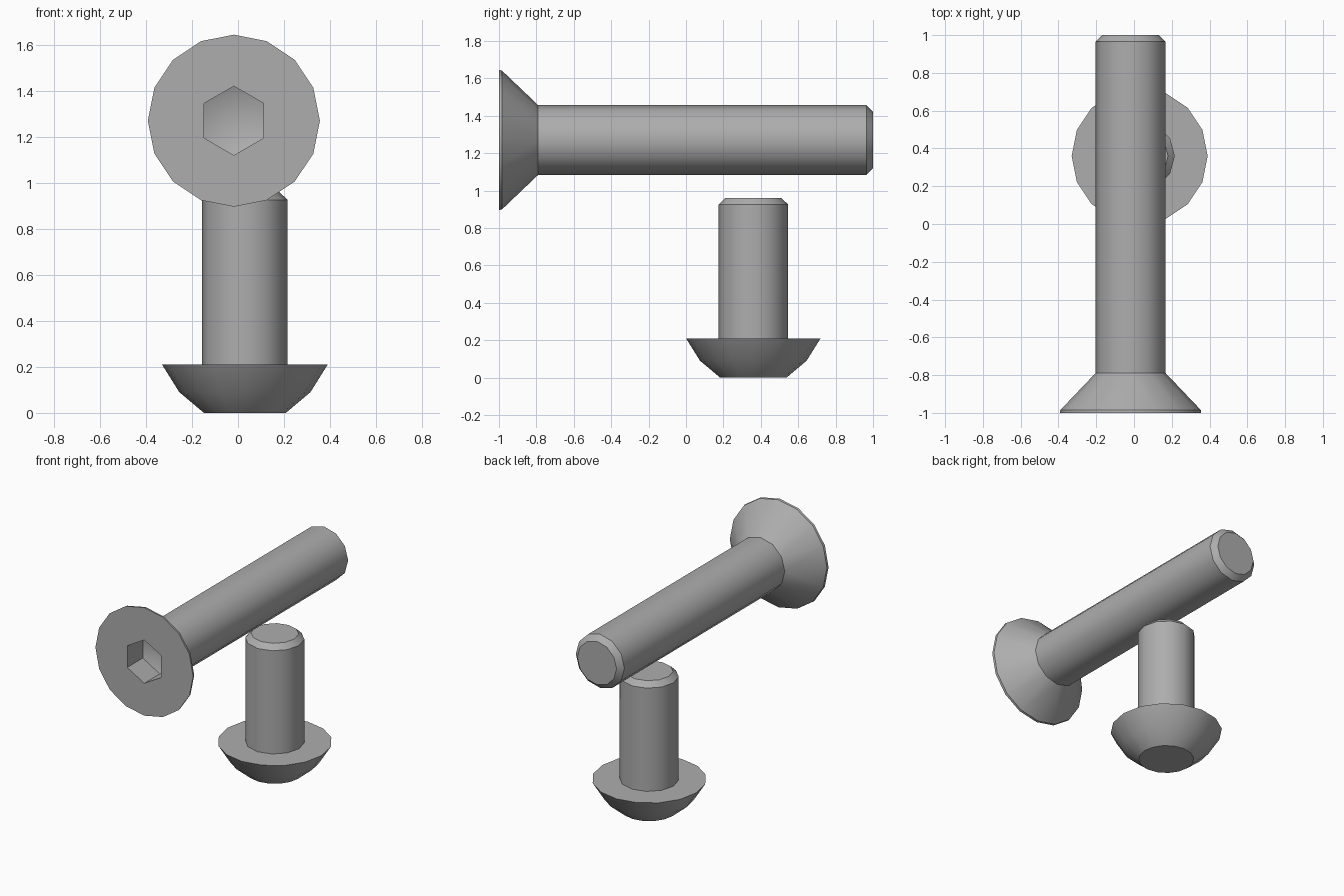
import bpy, bmesh
from math import cos, sin, tau, pi, radians
from mathutils import Matrix

if "Cube" in bpy.data.objects:
    bpy.data.objects.remove(bpy.data.objects["Cube"], do_unlink=True)

steel = bpy.data.materials.new("grey steel")
steel.use_nodes = True
steel.diffuse_color = (0.42, 0.42, 0.42, 1)
steel.node_tree.nodes["Principled BSDF"].inputs["Base Color"].default_value = steel.diffuse_color


def circle(radius, sides, z, turn=0.0):
    return [(radius * cos(turn + tau * i / sides), radius * sin(turn + tau * i / sides), z)
            for i in range(sides)]


def star(outer, inner, z):
    # six rounded lobes, each with a two-point crest and a two-point valley
    points = []
    for lobe in range(6):
        for step, radius in ((-0.2, outer), (0.2, outer), (0.38, inner), (0.62, inner)):
            a = tau * (lobe + step) / 6
            points.append((radius * cos(a), radius * sin(a), z))
    return points


def screw(name, rings, floor_z, matrix):
    """Skin the rings from the socket floor to the tip; the axis is +z."""
    bm = bmesh.new()
    loops = []
    for points in rings:
        verts = [bm.verts.new(p) for p in points]
        loops.append([bm.edges.new((verts[i - 1], v)) for i, v in enumerate(verts)])
    for a, b in zip(loops, loops[1:]):
        bmesh.ops.bridge_loops(bm, edges=a + b)
    # drilled cone at the socket floor
    centre = bm.verts.new((0, 0, floor_z))
    for edge in loops[0]:
        bm.faces.new((*edge.verts, centre))
    # flat tip
    bmesh.ops.contextual_create(bm, geom=loops[-1])
    bmesh.ops.recalc_face_normals(bm, faces=bm.faces)
    mesh = bpy.data.meshes.new(name)
    bm.to_mesh(mesh)
    bm.free()
    mesh.materials.append(steel)
    obj = bpy.data.objects.new(name, mesh)
    bpy.context.collection.objects.link(obj)
    obj.matrix_world = matrix
    bpy.ops.object.select_all(action='DESELECT')
    obj.select_set(True)
    bpy.context.view_layer.objects.active = obj
    bpy.ops.object.shade_smooth_by_angle(angle=radians(35))


# long countersunk screw lying along y, hex socket in the front
screw("countersunk_screw", [
    circle(0.15, 6, 0.17, pi / 2),
    circle(0.15, 6, 0.0, pi / 2),
    circle(0.374, 16, 0.0),
    circle(0.372, 16, 0.015),
    circle(0.186, 12, 0.21),
    circle(0.186, 12, 1.965),
    circle(0.15, 12, 2.0),
], 0.23, Matrix.Translation((-0.018, -1, 1.27)) @ Matrix.Rotation(-pi / 2, 4, 'X'))

# short button-head screw standing on its head, star socket underneath
screw("button_head_screw", [
    star(0.145, 0.105, 0.12),
    star(0.145, 0.105, 0.0),
    circle(0.178, 16, 0.0),
    circle(0.285, 16, 0.09),
    circle(0.36, 16, 0.21),
    circle(0.186, 12, 0.21),
    circle(0.186, 12, 0.925),
    circle(0.15, 12, 0.96),
], 0.14, Matrix.Translation((0.03, 0.36, 0)))
